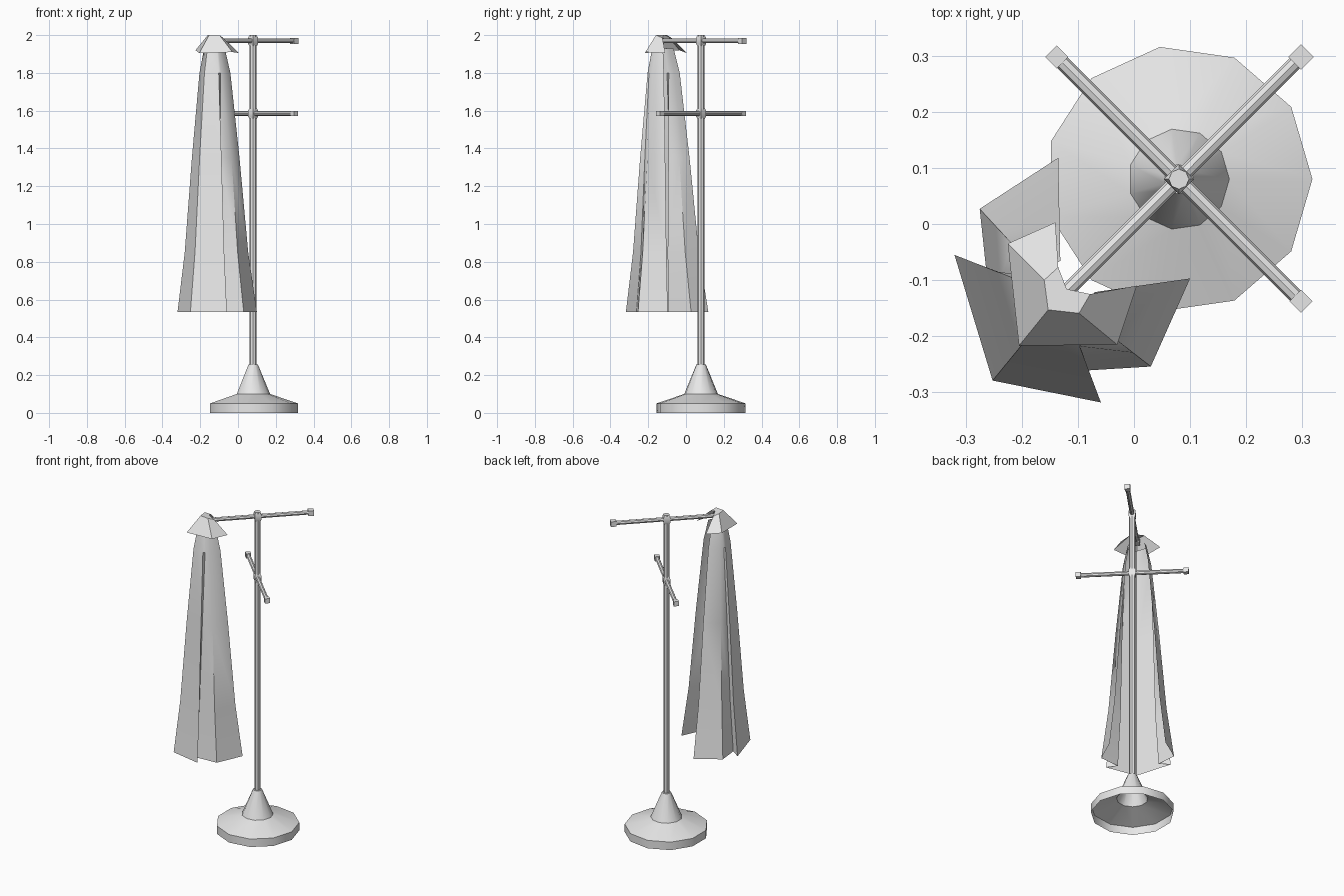
import bpy
import bmesh
import math
from mathutils import Matrix, Vector

cube = bpy.data.objects.get("Cube")
if cube:
    bpy.data.objects.remove(cube, do_unlink=True)

grey = bpy.data.materials.new("light_grey")
grey.use_nodes = True
grey.diffuse_color = (0.8, 0.8, 0.8, 1)
grey.node_tree.nodes["Principled BSDF"].inputs["Base Color"].default_value = (0.8, 0.8, 0.8, 1)

POLE = Vector((0.08, 0.08, 0))


def finish(name, bm, angle=40):
    bmesh.ops.recalc_face_normals(bm, faces=bm.faces)
    mesh = bpy.data.meshes.new(name)
    bm.to_mesh(mesh)
    bm.free()
    mesh.materials.append(grey)
    obj = bpy.data.objects.new(name, mesh)
    bpy.context.collection.objects.link(obj)
    bpy.ops.object.select_all(action="DESELECT")
    obj.select_set(True)
    bpy.context.view_layer.objects.active = obj
    bpy.ops.object.shade_smooth_by_angle(angle=math.radians(angle))
    return obj


def skin(bm, rings, closed):
    """Join successive rings of points with quads."""
    rows = [[bm.verts.new(p) for p in ring] for ring in rings]
    for low, high in zip(rows, rows[1:]):
        n = len(low)
        for i in range(n if closed else n - 1):
            j = (i + 1) % n
            bm.faces.new((low[i], low[j], high[j], high[i]))
    return rows


def lathe(name, profile, sides, z=0, capped=False):
    """Turn a radius/height profile around the pole axis."""
    bm = bmesh.new()
    rings = []
    for r, h in profile:
        turns = [2 * math.pi * i / sides for i in range(sides)]
        rings.append([POLE + Vector((r * math.cos(a), r * math.sin(a), z + h)) for a in turns])
    rows = skin(bm, rings, True)
    if capped:
        bm.faces.new(rows[0])
        bm.faces.new(rows[-1])
    return finish(name, bm)


def crossbar(name, z, heading, block):
    """Round bar through the pole with a square block on each end."""
    place = Matrix.Translation(POLE + Vector((0, 0, z))) @ Matrix.Rotation(math.radians(heading), 4, "Z")
    bm = bmesh.new()
    bmesh.ops.create_cone(bm, cap_ends=True, segments=8, radius1=0.013, radius2=0.013, depth=0.6,
                          matrix=place @ Matrix.Rotation(math.pi / 2, 4, "Y"))
    for side in (-1, 1):
        bmesh.ops.create_cube(bm, size=block, matrix=place @ Matrix.Translation((side * 0.308, 0, 0)))
    finish(name, bm)


# Stand: hollow base, pole, knuckles and crossbars
lathe("base", [(0.238, 0), (0.238, 0.05), (0.09, 0.1), (0.026, 0.255), (0.017, 0.255)], 11)
lathe("pole", [(0.018, 0.24), (0.018, 2.0)], 8, capped=True)
for name, z, heading, block in (("upper", 1.97, 45, 0.032), ("lower", 1.585, 135, 0.029)):
    lathe(name + "_knuckle", [(0.018, -0.03), (0.027, -0.016), (0.027, 0.016), (0.018, 0.03)], 4, z, True)
    crossbar(name + "_crossbar", z, heading, block)

# Coat body: open towards the pole, with a pleat at each side of the back panel
hem = [Vector(p) for p in ((0.1, -0.097), (0.03, -0.254), (-0.1, -0.262), (-0.059, -0.318),
                           (-0.252, -0.279), (-0.32, -0.055), (-0.262, -0.095),
                           (-0.275, 0.027), (-0.135, 0.118))]
centre = Vector((-0.13, -0.13))
rings = []
for z, scale, pleat in ((0.535, 1, 1), (0.85, 0.8, 0.9), (1.35, 0.6, 0.6), (1.8, 0.39, 0), (1.93, 0.26, 0)):
    section = list(hem)
    for fold, edge, side in ((2, 3, 1), (6, 5, 7)):
        flat = hem[edge].lerp(hem[side], 0.3)
        section[fold] = flat.lerp(hem[fold], pleat)
    rings.append([(centre + (p - centre) * scale).to_3d() + Vector((0, 0, z)) for p in section])
bm = bmesh.new()
skin(bm, rings, False)
finish("coat_body", bm, 50)

# Coat collar: flared cape with a small flat top over the bar end
brim = [(0.005, -0.11, 1.905), (-0.03, -0.215, 1.91), (-0.205, -0.217, 1.905),
        (-0.225, -0.035, 1.92), (-0.14, 0.003, 1.905)]
crown = [(-0.078, -0.125, 1.985), (-0.098, -0.159, 2.0), (-0.153, -0.153, 2.0),
         (-0.16, -0.1, 2.0), (-0.135, -0.077, 1.985)]
bm = bmesh.new()
rows = skin(bm, [brim, crown], False)
notch = bm.verts.new((-0.12, -0.116, 2.0))
bm.faces.new(rows[1] + [notch])
finish("coat_collar", bm, 25)
